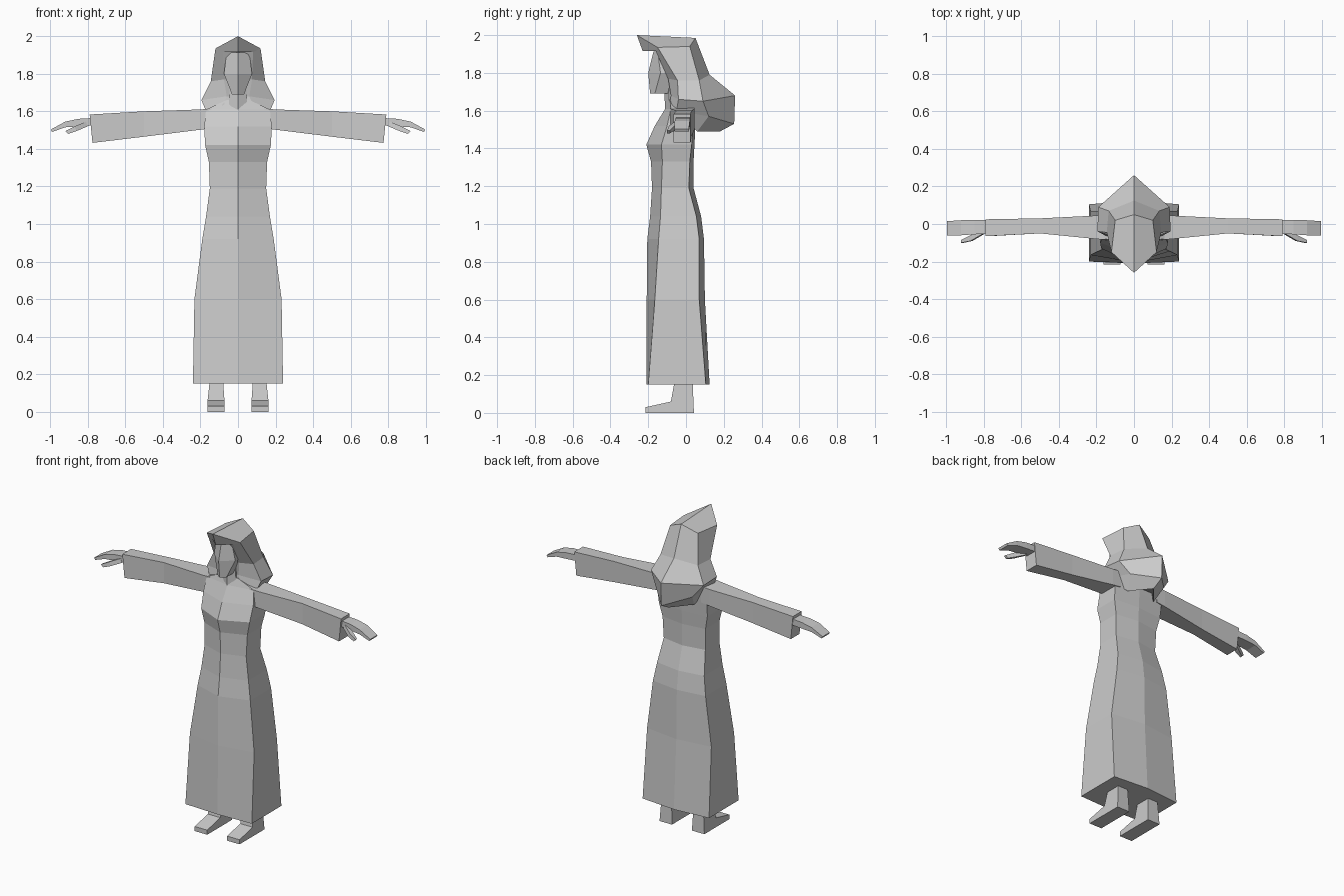
import bpy, bmesh
from mathutils import Vector

grey = bpy.data.materials.new("plain grey")
grey.diffuse_color = (0.6, 0.6, 0.6, 1)


def finish(name, bm):
    """Weld, fix normals and turn a bmesh into a flat shaded object."""
    bmesh.ops.remove_doubles(bm, verts=bm.verts, dist=0.0005)
    bmesh.ops.recalc_face_normals(bm, faces=bm.faces)
    mesh = bpy.data.meshes.new(name)
    bm.to_mesh(mesh)
    bm.free()
    mesh.materials.append(grey)
    obj = bpy.data.objects.new(name, mesh)
    bpy.context.collection.objects.link(obj)
    return obj


def loft(name, sections):
    """Closed skin through rings that have the same number of points."""
    bm = bmesh.new()
    rings = [[bm.verts.new(p) for p in s] for s in sections]
    n = len(rings[0])
    for a, b in zip(rings, rings[1:]):
        for i in range(n):
            j = (i + 1) % n
            bm.faces.new((a[i], a[j], b[j], b[i]))
    bm.faces.new(rings[0])
    bm.faces.new(rings[-1])
    return finish(name, bm)


def body_ring(z, front, x, corner_f, corner_b, back):
    """Six sided ring with a ridge at the front and back centre."""
    return [(0, front, z), (x, corner_f, z), (x, corner_b, z),
            (0, back, z), (-x, corner_b, z), (-x, corner_f, z)]


def arm_ring(s, x_top, x_bot, top, bot, front, back):
    """Four sided ring across an arm on side s."""
    return [(s * x_top, front, top), (s * x_top, back, top),
            (s * x_bot, back, bot), (s * x_bot, front, bot)]


# Robe from hem to collar
loft("robe", [body_ring(*r) for r in (
    (0.15, -0.21, 0.24, -0.20, 0.105, 0.125),
    (0.60, -0.208, 0.232, -0.165, 0.07, 0.10),
    (0.92, -0.205, 0.19, -0.145, 0.07, 0.095),
    (1.04, -0.19, 0.17, -0.135, 0.055, 0.08),
    (1.19, -0.18, 0.15, -0.13, 0.015, 0.04),
    (1.33, -0.185, 0.155, -0.125, 0.02, 0.04),
    (1.42, -0.21, 0.175, -0.13, 0.03, 0.045),
    (1.52, -0.165, 0.18, -0.10, 0.04, 0.05),
    (1.61, -0.11, 0.17, -0.08, 0.045, 0.055),
    (1.66, -0.09, 0.06, -0.085, 0.03, 0.04))])

# Neck and head
loft("neck", [body_ring(*r) for r in (
    (1.58, -0.11, 0.05, -0.09, -0.02, -0.01),
    (1.72, -0.115, 0.045, -0.09, -0.02, -0.01))])
loft("head", [body_ring(*r) for r in (
    (1.69, -0.19, 0.032, -0.165, -0.04, -0.03),
    (1.80, -0.20, 0.075, -0.135, -0.02, 0.0),
    (1.913, -0.172, 0.06, -0.15, -0.02, 0.0))])

# Hood: named points of one half, mirrored to the other
P = {
    "peak": (0, -0.26, 2.0), "crown": (0, 0.05, 1.985), "brow": (0, -0.23, 1.917),
    "r1": (0.12, -0.15, 1.935), "s1": (0.10, 0.02, 1.94),
    "r2": (0.145, -0.045, 1.76), "s2": (0.135, 0.07, 1.76), "b2": (0, 0.125, 1.79),
    "r3": (0.195, -0.04, 1.66), "s3": (0.19, 0.09, 1.65), "b3": (0, 0.26, 1.68),
    "r4": (0.17, -0.05, 1.60), "s4": (0.13, 0.12, 1.57), "b4": (0, 0.255, 1.53),
    "s5": (0.10, 0.06, 1.49), "b5": (0, 0.18, 1.49),
    "i1": (0.08, -0.16, 1.915), "i2": (0.075, -0.095, 1.77),
    "i3": (0.06, -0.08, 1.68), "i4": (0.09, -0.09, 1.615),
    "c1": (0, -0.16, 1.915), "c2": (0, -0.095, 1.77),
    "c3": (0, -0.08, 1.68), "c4": (0, -0.085, 1.615),
}
FACES = (
    "peak r1 s1 crown", "r1 r2 s2 s1", "s1 s2 b2 crown",     # crown and sides
    "r2 r3 s3 s2", "s2 s3 b3 b2",                            # shoulder slope
    "r3 r4 s4 s3", "s3 s4 b4 b3", "r4 s5 s4", "s4 s5 b5 b4",  # hanging back
    "peak brow i1 r1", "r1 i1 i2 r2", "r2 i2 i3 r3", "r3 i3 i4 r4",  # rim
    "brow c1 i1", "i1 c1 c2 i2", "i2 c2 c3 i3", "i3 c3 c4 i4",  # lining
    "i4 c4 b5 s5 r4")
bm = bmesh.new()
for s in (1, -1):
    pts = {k: bm.verts.new((s * x, y, z)) for k, (x, y, z) in P.items()}
    for f in FACES:
        bm.faces.new([pts[k] for k in f.split()])
finish("hood", bm)

for s, side in ((1, "left"), (-1, "right")):
    # Wide sleeve
    loft(side + "_sleeve", [arm_ring(s, *r) for r in (
        (0.14, 0.14, 1.615, 1.51, -0.085, 0.045),
        (0.20, 0.20, 1.61, 1.502, -0.08, 0.045),
        (0.50, 0.50, 1.60, 1.465, -0.05, 0.03),
        (0.79, 0.775, 1.583, 1.432, -0.065, 0.025))])
    # Flat hand with the fingers as one block
    loft(side + "_hand", [arm_ring(s, *r) for r in (
        (0.76, 0.76, 1.565, 1.525, -0.05, 0.02),
        (0.85, 0.85, 1.56, 1.52, -0.055, 0.022),
        (0.92, 0.92, 1.545, 1.515, -0.06, 0.02),
        (0.997, 0.99, 1.503, 1.49, -0.06, 0.015))])
    # Thumb pointing forward and down
    loft(side + "_thumb", [arm_ring(s, *r) for r in (
        (0.81, 0.80, 1.545, 1.52, -0.055, -0.03),
        (0.87, 0.86, 1.52, 1.495, -0.09, -0.06),
        (0.92, 0.905, 1.495, 1.48, -0.10, -0.085))])
    # Ankle and foot from a side profile, a little wider at the toes
    profile = ((-0.215, 0), (-0.215, 0.03), (-0.08, 0.06), (-0.06, 0.17),
               (0.035, 0.17), (0.042, 0))
    inner = [(s * (0.08 if z > 0.1 else 0.072), y, z) for y, z in profile]
    outer = [(s * (0.15 if z > 0.1 else 0.162), y, z) for y, z in profile]
    loft(side + "_foot", [inner, outer])
